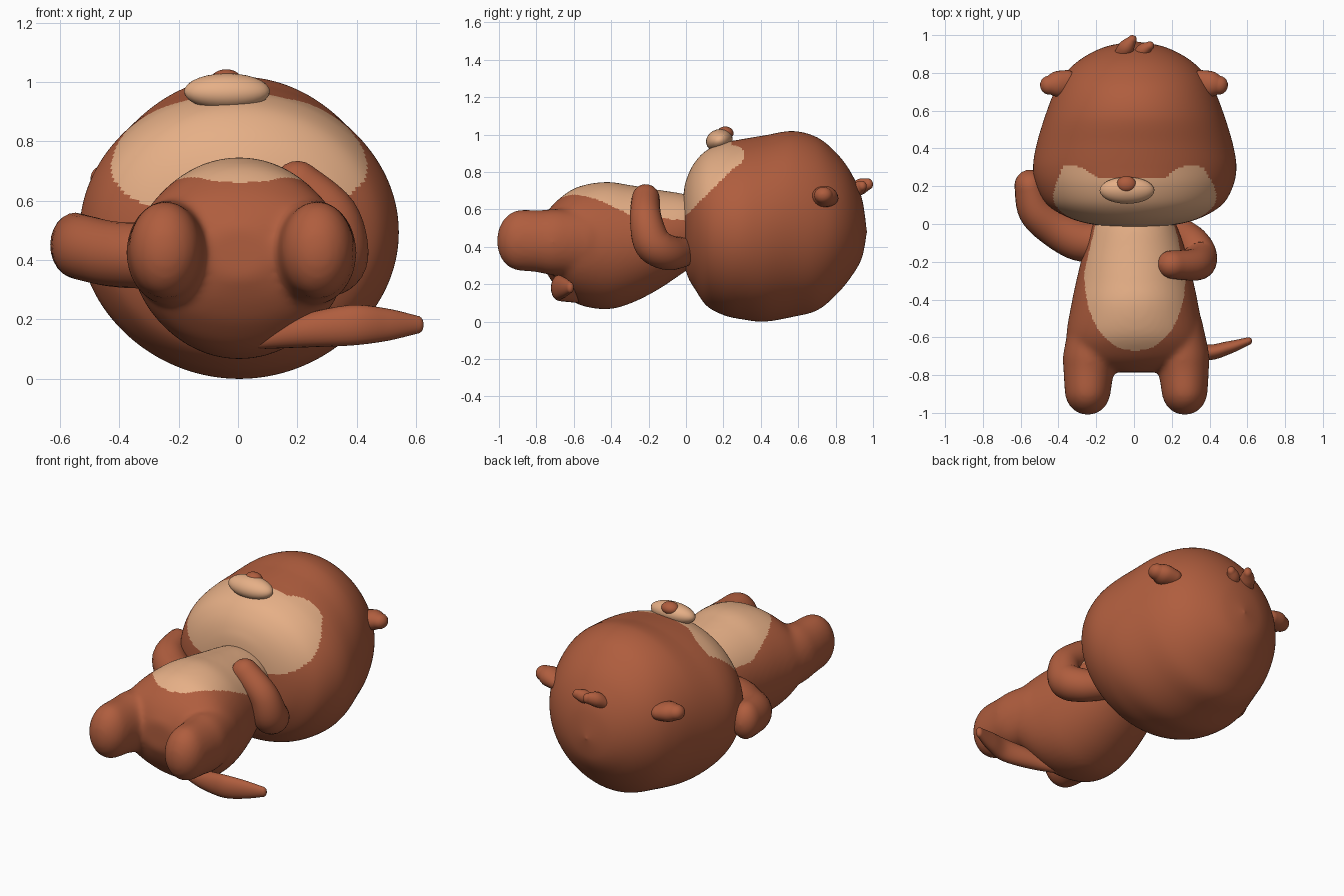
import bpy, bmesh, math
from mathutils import Vector

if "Cube" in bpy.data.objects:
    bpy.data.objects.remove(bpy.data.objects["Cube"])


def material(name, col):
    m = bpy.data.materials.new(name)
    m.diffuse_color = (*col, 1)
    m.use_nodes = True
    m.node_tree.nodes["Principled BSDF"].inputs["Base Color"].default_value = m.diffuse_color
    return m


BROWN = material("reddish_brown_fur", (0.43, 0.11, 0.048))
TAN = material("light_tan_fur", (0.79, 0.43, 0.24))


def catmull(rows, n):
    """Smoothly resample rows of numbers, n steps per span."""
    out = []
    for i in range(len(rows) - 1):
        p0, p1 = rows[max(i - 1, 0)], rows[i]
        p2, p3 = rows[i + 1], rows[min(i + 2, len(rows) - 1)]
        for k in range(n):
            t = k / n
            out.append([0.5 * (2 * b + (c - a) * t + (2 * a - 5 * b + 4 * c - d) * t * t
                               + (3 * b - a - 3 * c + d) * t ** 3)
                        for a, b, c, d in zip(p0, p1, p2, p3)])
    out.append(list(rows[-1]))
    return out


def skin(bm, rings):
    """Bridge rings of points and close both ends."""
    vs = [[bm.verts.new(p) for p in r] for r in rings]
    n = len(vs[0])
    for a, b in zip(vs, vs[1:]):
        for i in range(n):
            bm.faces.new((a[i], a[(i + 1) % n], b[(i + 1) % n], b[i]))
    bm.faces.new(vs[0])
    bm.faces.new(vs[-1])


def ellipse(c, u, v, n):
    return [c + u * math.cos(2 * math.pi * i / n) + v * math.sin(2 * math.pi * i / n)
            for i in range(n)]


def loft_y(bm, rows, n=48, steps=6):
    """Rows: y, x half width, low z, high z."""
    skin(bm, [ellipse(Vector((0.004, y, (lo + hi) / 2)), Vector((max(w, .004), 0, 0)),
                      Vector((0, 0, max((hi - lo) / 2, .004))), n)
              for y, w, lo, hi in catmull(rows, steps)])


def limb(bm, rows, ref, n=24, steps=6):
    """Round-ended tube. Rows: x, y, z, side radius, radius along ref."""
    s = catmull(rows, steps)
    pts = [Vector(r[:3]) for r in s]
    rings = []

    def ring(i, off, f):
        t = (pts[min(i + 1, len(s) - 1)] - pts[max(i - 1, 0)]).normalized()
        side = t.cross(Vector(ref)).normalized()
        up = side.cross(t)
        a, b = s[i][3], s[i][4]
        rings.append(ellipse(pts[i] + t * off * min(a, b) * 1.05, side * a * f, up * b * f, n))

    angles = [math.radians(d) for d in (88, 70, 52, 35, 17)]
    for a in angles:
        ring(0, -math.sin(a), math.cos(a))
    for i in range(len(s)):
        ring(i, 0, 1)
    for a in reversed(angles):
        ring(len(s) - 1, math.sin(a), math.cos(a))
    skin(bm, rings)


def finish(bm, name, mat=BROWN, remesh=0, is_tan=None):
    bmesh.ops.recalc_face_normals(bm, faces=bm.faces)
    me = bpy.data.meshes.new(name)
    bm.to_mesh(me)
    bm.free()
    ob = bpy.data.objects.new(name, me)
    bpy.context.collection.objects.link(ob)
    if remesh:  # fuse overlapping pieces into one soft skin
        m = ob.modifiers.new("fuse", 'REMESH')
        m.mode, m.voxel_size = 'VOXEL', remesh
        sm = ob.modifiers.new("soften", 'SMOOTH')
        sm.factor, sm.iterations = 0.5, 20
        dg = bpy.context.evaluated_depsgraph_get()
        me = bpy.data.meshes.new_from_object(ob.evaluated_get(dg))
        ob.modifiers.clear()
        ob.data = me
    me.materials.clear()
    me.materials.append(mat)
    if is_tan:
        me.materials.append(TAN)
    for p in me.polygons:
        p.use_smooth = True
        if is_tan and is_tan(p.center):
            p.material_index = 1
    return ob


def ball(name, loc, size, mat=BROWN, rot=(0, 0, 0)):
    bm = bmesh.new()
    bmesh.ops.create_uvsphere(bm, u_segments=28, v_segments=16, radius=1)
    ob = finish(bm, name, mat)
    ob.location, ob.scale, ob.rotation_euler = loc, size, rot
    return ob


def limb_part(name, rows, ref):
    bm = bmesh.new()
    limb(bm, rows, ref)
    return finish(bm, name)


# Head with a light lower-face mask
def face_mask(c):
    ax = abs(c.x + 0.015)
    brow = 0.245 + 0.065 * max(0, 1 - (abs(ax - 0.32) / 0.14) ** 2)
    return c.y < brow and c.z > 0.57 + 0.98 * c.y * min(1, ax / 0.4) and ax < 0.455


bm = bmesh.new()
loft_y(bm, [(-.02, .0, .5, .5), (-.012, .15, .33, .69), (.01, .28, .24, .78),
            (.05, .385, .17, .855), (.11, .47, .085, .915), (.2, .52, .035, .955),
            (.3, .538, .012, .975), (.42, .52, .0, .995), (.57, .475, .025, 1.018),
            (.7, .425, .06, .985), (.8, .365, .14, .905), (.88, .275, .235, .80),
            (.94, .15, .34, .66), (.967, .0, .48, .48)], n=200, steps=11)
finish(bm, "head", is_tan=face_mask)


# Body and legs fused, with a light belly patch
def belly(c):
    if c.z < 0.5:
        return False
    if c.y > -0.25:
        return abs(c.x - .005) < 0.268 - 0.24 * max(0, c.y + 0.25)
    return (abs(c.x - .005) / 0.268) ** 2.2 + (abs(c.y + 0.25) / 0.42) ** 2.2 < 1


bm = bmesh.new()
loft_y(bm, [(.1, .17, .33, .64), (0, .22, .27, .68), (-.15, .272, .17, .705),
            (-.3, .31, .095, .73), (-.43, .337, .065, .747), (-.58, .362, .093, .72),
            (-.68, .35, .17, .655), (-.74, .28, .25, .59), (-.785, .1, .34, .51)])
for s, x in ((-1, -.245), (1, .268)):
    limb(bm, [(x - .02 * s, -.55, .42, .12, .17), (x - .012 * s, -.7, .425, .143, .178),
              (x - .004 * s, -.79, .43, .133, .167), (x, -.883, .435, .123, .165)], (0, 0, 1))
finish(bm, "body_and_legs", remesh=0.0125, is_tan=belly)

# Arms: one raised beside the head, one bent over the belly
limb_part("raised_arm", [(-.16, -.1, .42, .1, .1), (-.29, -.085, .415, .11, .11),
                         (-.42, -.015, .42, .105, .11), (-.515, .075, .44, .1, .11),
                         (-.55, .2, .45, .083, .11)], (0, 0, 1))
limb_part("bent_arm", [(.2, -.02, .37, .08, .08), (.3, -.1, .37, .095, .095),
                       (.345, -.18, .42, .095, .1), (.32, -.215, .55, .085, .085),
                       (.2, -.215, .655, .08, .075)], (0.1, 1, 0.1))

# Tail sweeping out to one side
limb_part("tail", [(.08, -.58, .13, .03, .03), (.22, -.64, .16, .045, .055),
                   (.38, -.68, .18, .042, .068), (.5, -.655, .182, .034, .055),
                   (.605, -.62, .182, .02, .03)], (0, 0, 1))

# Ears, tapering outwards to a blunt corner
for s, side in ((-1, "left"), (1, "right")):
    limb_part("ear_" + side, [(s * .35, .745, .66, .07, .05), (s * .41, .74, .67, .068, .056),
                              (s * .45, .735, .675, .05, .045)], (0, 0, 1))

# Hair tufts on the crown
limb_part("hair_tuft_large", [(-.07, .89, .69, .04, .035), (-.04, .935, .722, .042, .042),
                              (-.01, .975, .735, .024, .03)], (0, 0, 1))
limb_part("hair_tuft_small", [(.02, .88, .69, .035, .035), (.05, .92, .71, .037, .038),
                              (.082, .942, .725, .024, .028)], (0, 0, 1))

# Muzzle and nose
ball("muzzle", (-.037, .178, .968), (.145, .072, .06), TAN, rot=(.3, 0, 0))
ball("nose", (-.04, .21, 1.007), (.052, .044, .036))
